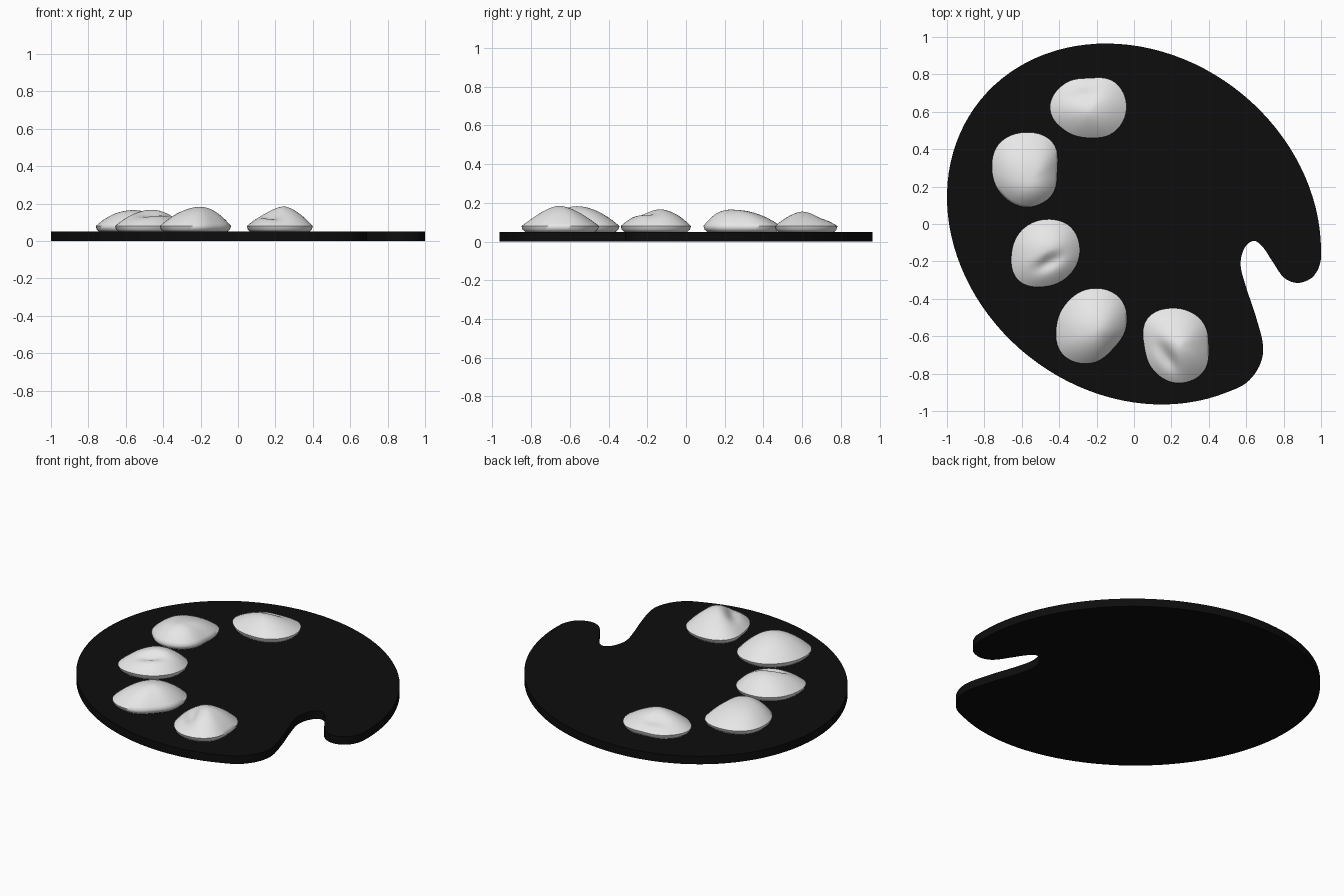
import bpy, bmesh, math
from mathutils import Vector

cube = bpy.data.objects.get("Cube")
if cube:
    bpy.data.objects.remove(cube, do_unlink=True)


def material(name, value):
    mat = bpy.data.materials.new(name)
    mat.use_nodes = True
    colour = (value, value, value, 1)
    mat.diffuse_color = colour
    mat.node_tree.nodes["Principled BSDF"].inputs["Base Color"].default_value = colour
    return mat


def finish(bm, name, mat, angle):
    bmesh.ops.recalc_face_normals(bm, faces=bm.faces)
    mesh = bpy.data.meshes.new(name)
    bm.to_mesh(mesh)
    bm.free()
    mesh.materials.append(mat)
    obj = bpy.data.objects.new(name, mesh)
    bpy.context.collection.objects.link(obj)
    bpy.ops.object.select_all(action='DESELECT')
    obj.select_set(True)
    bpy.context.view_layer.objects.active = obj
    bpy.ops.object.shade_smooth_by_angle(angle=math.radians(angle))
    return obj


def catmull(a, b, c, d, t):
    return 0.5 * (2 * b + (c - a) * t + (2 * a - 5 * b + 4 * c - d) * t * t
                  + (3 * b - a - 3 * c + d) * t ** 3)


black = material("palette black", 0.004)
white = material("paint white", 0.8)
THICK = 0.05


# Palette board: a skewed ellipse, with a smooth thumb notch between its ends
def ellipse(t):
    return Vector((math.cos(t), 0.965 * math.sin(t - 0.15)))


START, END, STEPS = -0.05, 2 * math.pi - 1.05, 90
outline = [ellipse(START + (END - START) * i / STEPS) for i in range(STEPS + 1)]
notch = [(0.60, -0.85), (0.67, -0.76), (0.69, -0.65), (0.65, -0.49), (0.60, -0.34),
         (0.57, -0.22), (0.59, -0.13), (0.64, -0.09), (0.69, -0.125), (0.74, -0.20),
         (0.80, -0.285), (0.87, -0.315), (0.94, -0.295), (0.98, -0.25)]
path = [ellipse(END - 0.1), ellipse(END)] + [Vector(p) for p in notch]
path += [ellipse(START), ellipse(START + 0.05)]
for i in range(1, len(path) - 2):
    for k in range(5):
        if i > 1 or k > 0:
            outline.append(catmull(*path[i - 1:i + 3], k / 5))

bm = bmesh.new()
face = bm.faces.new([bm.verts.new((p.x, p.y, 0)) for p in outline])
extruded = bmesh.ops.extrude_face_region(bm, geom=[face])
top = [v for v in extruded["geom"] if isinstance(v, bmesh.types.BMVert)]
bmesh.ops.translate(bm, verts=top, vec=(0, 0, THICK))
finish(bm, "palette_board", black, 30)


# Paint dabs: domes with a free outline of eight radii, a shifted peak and a groove
def dab(name, centre, radii, height, peak, power, groove=None):
    segs, rings = 48, 12
    profile = [(0.9, 0), (0.97, 0.012), (1.0, 0.03)]
    for i in range(1, rings):
        s = 1 - i / rings
        profile.append((s, 0.03 + (height - 0.03) * (1 - s ** power)))
    bm = bmesh.new()

    def vert(x, y, z):
        if groove and z > 0.03:
            gx, gy, angle, depth = groove
            dx, dy = x - gx, y - gy
            along = dx * math.cos(angle) + dy * math.sin(angle)
            across = dy * math.cos(angle) - dx * math.sin(angle)
            z -= depth * math.exp(-(along / 0.08) ** 2 - (across / 0.035) ** 2)
        return bm.verts.new((centre[0] + x, centre[1] + y, THICK + z))

    loops = []
    for scale, z in profile:
        shift = (1 - scale) if z > 0.03 else 0
        loop = []
        for j in range(segs):
            i, t = divmod(j * 8 / segs, 1)
            r = scale * catmull(*[radii[(int(i) + k) % 8] for k in (-1, 0, 1, 2)], t)
            a = math.tau * j / segs
            loop.append(vert(r * math.cos(a) + peak[0] * shift,
                             r * math.sin(a) + peak[1] * shift, z))
        loops.append(loop)
    for low, high in zip(loops, loops[1:]):
        for j in range(segs):
            n = (j + 1) % segs
            bm.faces.new((low[j], low[n], high[n], high[j]))
    tip = vert(peak[0], peak[1], height)
    for j in range(segs):
        bm.faces.new((loops[-1][j], loops[-1][(j + 1) % segs], tip))
    bm.faces.new(loops[0][::-1])
    finish(bm, name, white, 60)


dab("paint_dab_back", (-0.24, 0.62),
    (0.20, 0.195, 0.16, 0.185, 0.21, 0.175, 0.16, 0.185),
    0.105, (0, -0.02), 1.6, (-0.02, 0.07, 0.1, 0.015))
dab("paint_dab_back_right", (-0.585, 0.29),
    (0.175, 0.21, 0.20, 0.195, 0.175, 0.18, 0.20, 0.20),
    0.115, (0.03, -0.06), 2.2)
dab("paint_dab_right", (-0.475, -0.155),
    (0.185, 0.195, 0.18, 0.175, 0.18, 0.205, 0.18, 0.175),
    0.118, (0.02, 0.01), 2.0, (0.02, -0.05, 0.5, 0.03))
dab("paint_dab_front_right", (-0.23, -0.545),
    (0.19, 0.215, 0.20, 0.18, 0.185, 0.215, 0.20, 0.17),
    0.133, (0.03, -0.02), 1.9)
dab("paint_dab_front", (0.225, -0.655),
    (0.175, 0.195, 0.205, 0.215, 0.17, 0.175, 0.195, 0.20),
    0.135, (0.02, 0.0), 1.6, (-0.045, -0.06, 2.1, 0.035))
